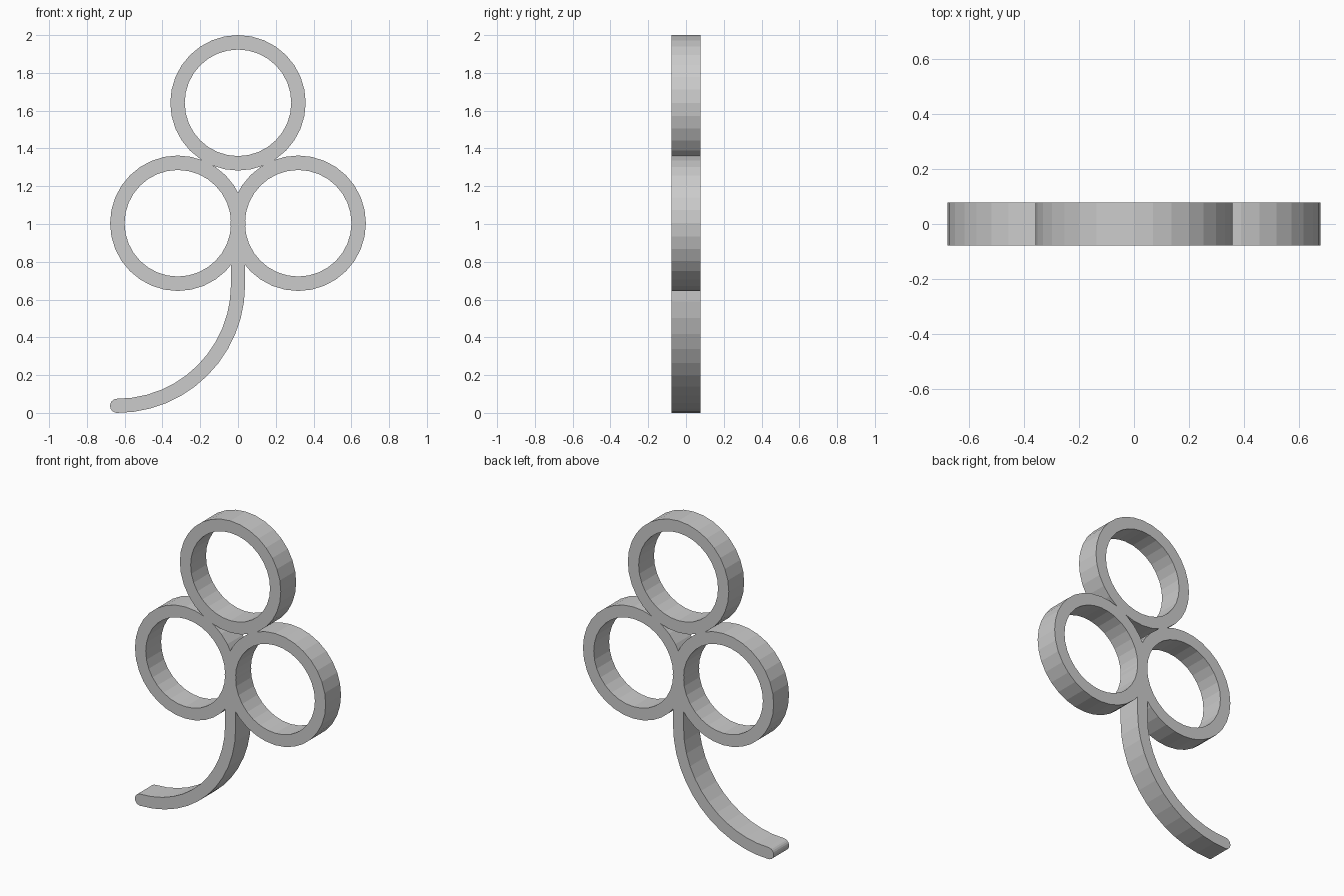
import bpy, bmesh, math

cube = bpy.data.objects.get("Cube")
if cube:
    bpy.data.objects.remove(cube)

HALF_DEPTH = 0.078
OUTER, INNER = 0.3585, 0.282
STEM_HALF = 0.0375
SEGMENTS = 32

grey = bpy.data.materials.new("plain grey")
grey.use_nodes = True
colour = (0.6, 0.6, 0.6, 1)
grey.diffuse_color = colour
grey.node_tree.nodes["Principled BSDF"].inputs["Base Color"].default_value = colour


def arc(cx, cz, radius, start, end, steps):
    """Points on an arc in the xz plane, angles in degrees."""
    angles = [math.radians(start + (end - start) * i / steps) for i in range(steps + 1)]
    return [(cx + radius * math.cos(a), cz + radius * math.sin(a)) for a in angles]


def extruded_strip(name, side_a, side_b, closed):
    """Solid slab between two matching edge lines."""
    bm = bmesh.new()
    rows = [[bm.verts.new((x, y, z)) for x, z in side]
            for side, y in ((side_a, -HALF_DEPTH), (side_b, -HALF_DEPTH),
                            (side_b, HALF_DEPTH), (side_a, HALF_DEPTH))]
    count = len(side_a)
    for i in range(count if closed else count - 1):
        j = (i + 1) % count
        for k in range(4):
            a, b = rows[k], rows[(k + 1) % 4]
            bm.faces.new((a[i], a[j], b[j], b[i]))
    if not closed:
        for i in (0, -1):
            bm.faces.new([row[i] for row in rows])
    bmesh.ops.remove_doubles(bm, verts=bm.verts, dist=1e-5)
    bmesh.ops.recalc_face_normals(bm, faces=bm.faces)
    mesh = bpy.data.meshes.new(name)
    bm.to_mesh(mesh)
    bm.free()
    mesh.materials.append(grey)
    obj = bpy.data.objects.new(name, mesh)
    bpy.context.collection.objects.link(obj)
    return obj


# Three petal rings
for name, x, z in (("top_ring", 0, 1.6415),
                   ("left_ring", 0.3187, 1.004),
                   ("right_ring", -0.3187, 1.004)):
    outer = arc(x, z, OUTER, 0, 360, SEGMENTS)[:-1]
    inner = arc(x, z, INNER, 0, 360, SEGMENTS)[:-1]
    extruded_strip(name, outer, inner, closed=True)

# Curved stem: straight neck, quarter sweep, rounded tip
BEND = 0.64
cx, cz = -BEND, BEND + STEM_HALF
outside = [(STEM_HALF, 0.9)] + arc(cx, cz, BEND + STEM_HALF, 0, -90, 12)
inside = [(-STEM_HALF, 0.9)] + arc(cx, cz, BEND - STEM_HALF, 0, -90, 12)
outside += arc(cx, STEM_HALF, STEM_HALF, -90, -175, 5)[1:]
inside += arc(cx, STEM_HALF, STEM_HALF, 90, 175, 5)[1:]
extruded_strip("stem", outside, inside, closed=False)
